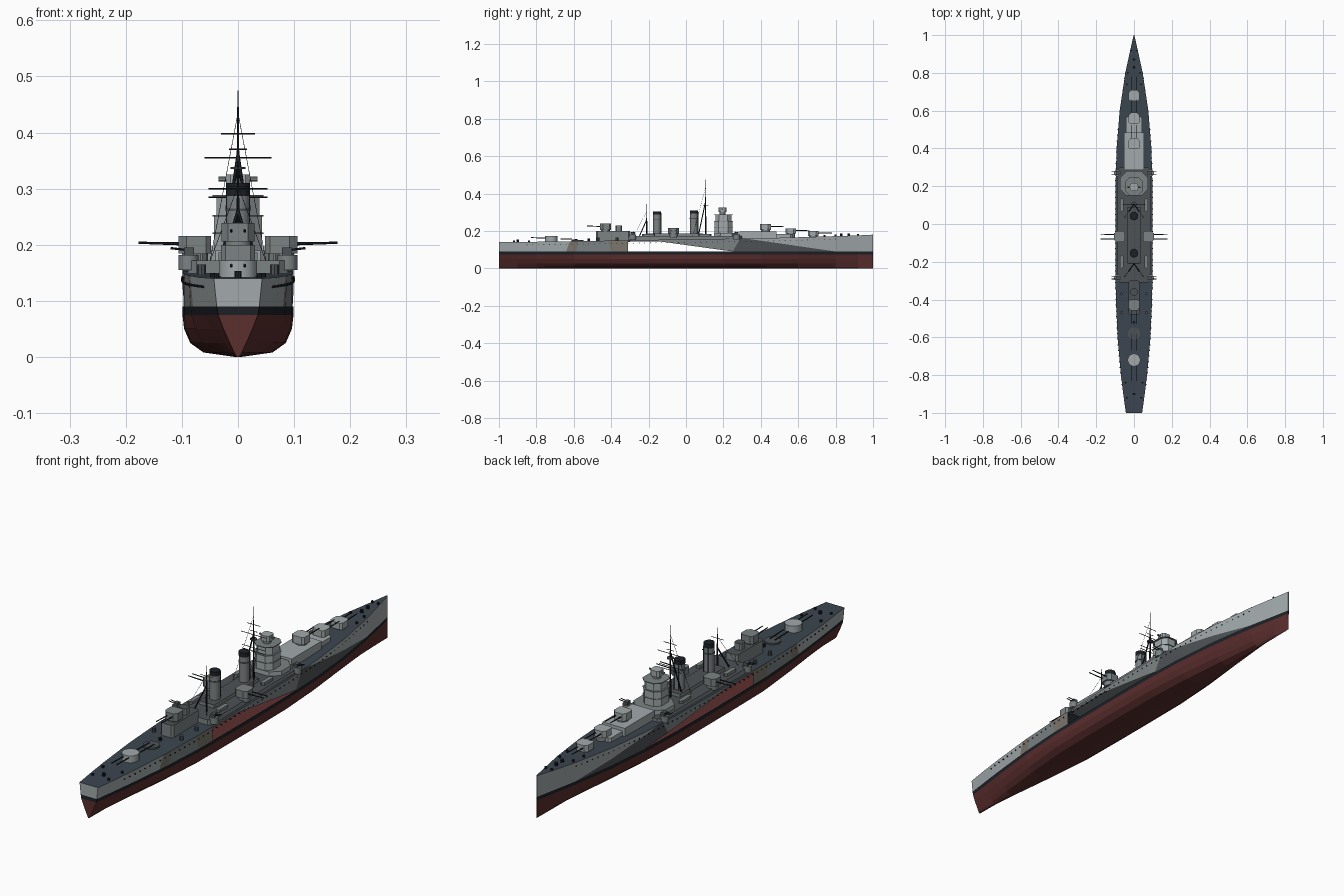
import bpy, bmesh, math
from mathutils import Vector, Matrix

cube = bpy.data.objects.get("Cube")
if cube:
    bpy.data.objects.remove(cube, do_unlink=True)


def material(name, r, g, b):
    m = bpy.data.materials.new(name)
    m.use_nodes = True
    m.diffuse_color = (r, g, b, 1)
    m.node_tree.nodes["Principled BSDF"].inputs["Base Color"].default_value = (r, g, b, 1)
    return m


LIGHT = material("light grey", .36, .40, .41)
MID = material("mid grey", .20, .225, .23)
DARK = material("dark grey", .075, .085, .09)
BEIGE = material("warm grey", .20, .18, .15)
RED = material("bottom red", .105, .028, .027)
BLACK = material("black", .012, .015, .02)
DECK = material("deck blue grey", .045, .06, .08)


def finish(name, bm, mats, smooth=False):
    me = bpy.data.meshes.new(name)
    bm.to_mesh(me)
    bm.free()
    ob = bpy.data.objects.new(name, me)
    bpy.context.collection.objects.link(ob)
    for m in mats:
        me.materials.append(m)
    if smooth:
        bpy.ops.object.select_all(action='DESELECT')
        ob.select_set(True)
        bpy.context.view_layer.objects.active = ob
        bpy.ops.object.shade_smooth_by_angle(angle=math.radians(35))
    return ob


def prism(name, pts, z0, z1, mat, top=None):
    """Vertical prism over an outline, with an optional second colour on top."""
    bm = bmesh.new()
    lo = [bm.verts.new((x, y, z0)) for x, y in pts]
    hi = [bm.verts.new((x, y, z1)) for x, y in pts]
    bm.faces.new(lo[::-1])
    bm.faces.new(hi).material_index = 1 if top else 0
    for i in range(len(pts)):
        j = (i + 1) % len(pts)
        bm.faces.new((lo[i], lo[j], hi[j], hi[i]))
    bmesh.ops.recalc_face_normals(bm, faces=bm.faces)
    return finish(name, bm, [mat, top] if top else [mat])


def block(name, x, y, w, l, z0, z1, mat, top=None, cut=0):
    """Box centred on x, y with optionally chamfered corners."""
    a, b, c = w / 2, l / 2, cut
    pts = [(a, -b + c), (a, b - c), (a - c, b), (-a + c, b),
           (-a, b - c), (-a, -b + c), (-a + c, -b), (a - c, -b)]
    if not c:
        pts = [(a, -b), (a, b), (-a, b), (-a, -b)]
    return prism(name, [(x + p, y + q) for p, q in pts], z0, z1, mat, top)


def rod(name, p, q, r, mat, r2=None, sides=6):
    p, q = Vector(p), Vector(q)
    bm = bmesh.new()
    turn = (q - p).to_track_quat('Z', 'Y').to_matrix().to_4x4()
    bmesh.ops.create_cone(bm, cap_ends=True, segments=sides, radius1=r,
                          radius2=r if r2 is None else r2, depth=(q - p).length,
                          matrix=Matrix.Translation((p + q) / 2) @ turn)
    return finish(name, bm, [mat], sides > 8)


def drum(name, x, y, r, z0, z1, mat, sides=20):
    return rod(name, (x, y, z0), (x, y, z1), r, mat, sides=sides)


# Hull: stations of (y, half beam, deck height, section fullness)
stations = [(-1, .043, .140, 0), (-.9, .057, .141, .15), (-.8, .069, .142, .35),
            (-.6, .087, .145, .75), (-.4, .096, .148, 1), (-.2, .0985, .152, 1),
            (0, .099, .155, 1), (.2, .098, .158, 1), (.4, .092, .161, .85),
            (.6, .076, .166, .6), (.8, .046, .172, .3), (.92, .02, .176, .1),
            (1, .002, .180, 0)]
levels = [0, .008, .025, .05, .075, .09]
full = [.05, .62, .86, .97, 1, 1, 1]
vee = [.05, .16, .34, .6, .82, .88, 1]


def at(y):
    for s, t in zip(stations, stations[1:]):
        if y <= t[0]:
            k = (y - s[0]) / (t[0] - s[0])
            return [a + (b - a) * k for a, b in zip(s, t)]
    return stations[-1]


bm = bmesh.new()
rings = []
for y, beam, top, f in stations:
    half = [(beam * (u * f + v * (1 - f)), z)
            for u, v, z in zip(full, vee, levels + [top])]
    rings.append([bm.verts.new((x, y, z)) for x, z in half[::-1]]
                 + [bm.verts.new((-x, y, z)) for x, z in half])
for a, b in zip(rings, rings[1:]):
    for i in range(len(a)):
        j = (i + 1) % len(a)
        bm.faces.new((a[i], a[j], b[j], b[i]))
n = len(levels)
for ring in (rings[0], rings[-1]):
    for i in range(n):
        bm.faces.new((ring[i], ring[i + 1], ring[-2 - i], ring[-1 - i]))
bmesh.ops.recalc_face_normals(bm, faces=bm.faces)


# Disruptive paint: cut the topsides along slanted lines, then colour by region
def below(line, y, z):
    (y0, z0), (y1, z1) = line
    return z < z0 + (z1 - z0) * (y - y0) / (y1 - y0)


def topside(f, side):
    c = f.calc_center_median()
    return c.z > .09 and abs(f.normal.z) < .8 and abs(f.normal.x) > .2 and c.x * side > 0


gap_line = {1: ((-.2, .152), (.25, .09)), -1: ((-.2, .152), (.4, .09))}
shade_line = ((.3, .162), (.8, .09))
strip = ((-1, .143), (1, .143))
edges = [((-.64, .09), (-.62, .15)), ((-.585, .09), (-.575, .15)),
         ((-.40, .09), (-.42, .15)), ((-.31, .09), (-.31, .15)),
         ((.25, .09), (.29, .16)), shade_line, strip]
for side in (1, -1):
    for (y0, z0), (y1, z1) in edges + [gap_line[side]]:
        faces = [f for f in bm.faces if topside(f, side)]
        geom = list({g for f in faces for g in [*f.verts, *f.edges]}) + faces
        bmesh.ops.bisect_plane(bm, geom=geom, plane_co=(0, y0, z0),
                               plane_no=(0, z1 - z0, y0 - y1))
openings = []
for f in bm.faces:
    c = f.calc_center_median()
    y, z = c.y, c.z
    if f.normal.z > .8 and z > .1:
        f.material_index = 5
    elif z < .075:
        f.material_index = 4
    elif z < .09:
        f.material_index = 6
    elif abs(f.normal.x) > .2:
        side = 1 if c.x > 0 else -1
        if -.31 < y and z < .143 and below(gap_line[side], y, z):
            openings.append(f)
        elif -.63 < y < -.58 or -.41 < y < -.31:
            f.material_index = 3
        elif -.58 < y < -.41:
            f.material_index = 1
        elif y > .25 and below(shade_line, y, z):
            f.material_index = 2
        elif -.31 < y < .3:
            f.material_index = 1
bmesh.ops.delete(bm, geom=openings, context='FACES')
finish("hull", bm, [LIGHT, MID, DARK, BEIGE, RED, DECK, BLACK])

# Portholes along both sides
bm = bmesh.new()
for i in range(56):
    y = -.85 + i * .03
    s = at(y)
    for side in (1, -1):
        x = s[1] * (.985 if y < .5 else .95)
        bmesh.ops.create_cone(bm, cap_ends=True, segments=6, radius1=.0025, radius2=.0025, depth=.008,
                              matrix=Matrix.Translation((side * x, y, s[2] - .016))
                              @ Matrix.Rotation(math.pi / 2, 4, 'Y'))
finish("portholes", bm, [BLACK])

# Shelter deck and deckhouses
block("shelter_deck", 0, -.005, .178, .61, .145, .172, MID, DARK, .015)
block("forward_deckhouse", 0, .385, .105, .2, .155, .197, LIGHT)
block("forward_deckhouse_step", 0, .51, .085, .12, .155, .183, LIGHT, cut=.01)
block("aft_deckhouse", 0, -.39, .06, .18, .14, .2, MID, DARK, .008)
block("aft_control", 0, -.36, .035, .035, .2, .228, MID, DARK, .006)
block("midship_house", 0, -.06, .07, .3, .17, .186, MID, DARK)


def turret(name, x, y, z, angle, mat, size=.058, height=.032, reach=.1):
    turn = Matrix.Rotation(angle, 3, 'Z')
    h = size / 2
    outline = [(h * .6, h), (-h * .6, h), (-h, h * .5), (-h, -h * .7),
               (-h * .7, -h), (h * .7, -h), (h, -h * .7), (h, h * .5)]
    pts = [turn @ Vector((p, q, 0)) for p, q in outline]
    drum(name + "_barbette", x, y, h * .8, z - .02, z, MID)
    prism(name, [(x + p.x, y + p.y) for p in pts], z, z + height, mat)
    for side in (-1, 1):
        a = turn @ Vector((side * .012, h * .8, 0))
        b = turn @ Vector((side * .012, reach, .002))
        base = Vector((x, y, z + height * .55))
        rod(name + "_barrel", base + a, base + b, .0028, BLACK, .002)


# Main guns: three forward, one aft, one each side, one open mount at the stern
turret("turret_a", 0, .68, .172, 0, LIGHT, height=.028)
turret("turret_b", 0, .56, .186, 0, LIGHT, height=.028)
turret("turret_c", 0, .425, .205, 0, LIGHT)
turret("turret_aft", 0, -.43, .206, math.pi, MID, height=.033)
for side in (1, -1):
    turret("side_turret", side * .077, -.067, .184, -side * math.pi / 2, MID)
drum("aft_ring", 0, -.58, .033, .143, .152, DARK)
drum("stern_mount", 0, -.72, .034, .14, .172, LIGHT)
for side in (1, -1):
    rod("aft_ring_barrel", (side * .012, -.58, .155), (side * .012, -.67, .157), .0025, BLACK)
    rod("stern_barrel", (side * .012, -.74, .162), (side * .012, -.83, .164), .0025, BLACK)

# Bridge tower
block("bridge_base", 0, .215, .15, .13, .17, .19, LIGHT, MID, .035)
block("bridge_lower", 0, .2, .085, .095, .19, .25, LIGHT, cut=.022)
block("bridge_upper", 0, .2, .076, .086, .25, .286, LIGHT, cut=.02)
for z in (.219, .25, .286):
    block("bridge_ledge", 0, .2, .09, .1, z, z + .003, MID, cut=.023)
drum("director_stem", 0, .195, .016, .286, .302, MID)
block("director", 0, .195, .042, .042, .3, .325, LIGHT, cut=.008)
rod("rangefinder", (-.035, .195, .317), (.035, .195, .317), .0045, MID)

# Funnels
for y, top in ((.042, .31), (-.155, .305)):
    drum("funnel", 0, y, .021, .17, top - .018, MID, 24)
    drum("funnel_cap", 0, y, .0215, top - .018, top, BLACK, 24)
    drum("funnel_band", 0, y, .0225, top - .045, top - .04, DARK, 24)
    for side in (1, -1):
        rod("steam_pipe", (side * .01, y + .023, .17), (side * .01, y + .023, top - .01), .002, DARK)

# Masts with tripod legs, yards and stays
for y, top, joint in ((.105, .475, .36), (-.21, .345, .26)):
    rod("mast", (0, y, .17), (0, y, top), .0045, BLACK, .001, 8)
    for side in (1, -1):
        rod("mast_leg", (side * .028, y - .04, .17), (0, y, joint), .003, BLACK)
        rod("mast_stay", (side * .05, y - .07, .17), (0, y, top - .04), .0006, BLACK, sides=4)
for z, half in ((.398, .03), (.37, .016), (.355, .06), (.3, .053), (.285, .053)):
    rod("yard", (-half, .105, z), (half, .105, z), .0014, BLACK)
drum("mast_platform", 0, .105, .014, .335, .339, DARK, 10)
rod("aft_yard", (-.03, -.21, .3), (.03, -.21, .3), .0012, BLACK)

# Light guns along the rails
for side in (1, -1):
    for y in (.27, -.285):
        drum("light_gun_tub", side * .088, y, .018, .155, .182, MID, 12)
        for d in (-.006, .006):
            rod("light_gun_barrel", (side * .085, y + d, .19), (side * .12, y + d, .194), .002, BLACK)
        block("light_gun", side * .087, y, .018, .022, .182, .195, DARK)
    for y in (-.37, -.47):
        drum("deck_gun", side * .065, y, .008, .145, .165, DARK, 8)
    # Boats and mooring fittings
    for y in (.1, -.2):
        block("boat", side * .065, y, .018, .07, .172, .184, MID, cut=.007)
    for y in (.92, .8, .74, -.84, -.92):
        s = at(y)
        drum("bollard", side * s[1] * .7, y, .005, s[2] - .004, s[2] + .008, BLACK, 8)
for y in (.87, .83, -.9, -.52):
    drum("capstan", 0, y, .007, .14, at(y)[2] + .012, BLACK, 10)
